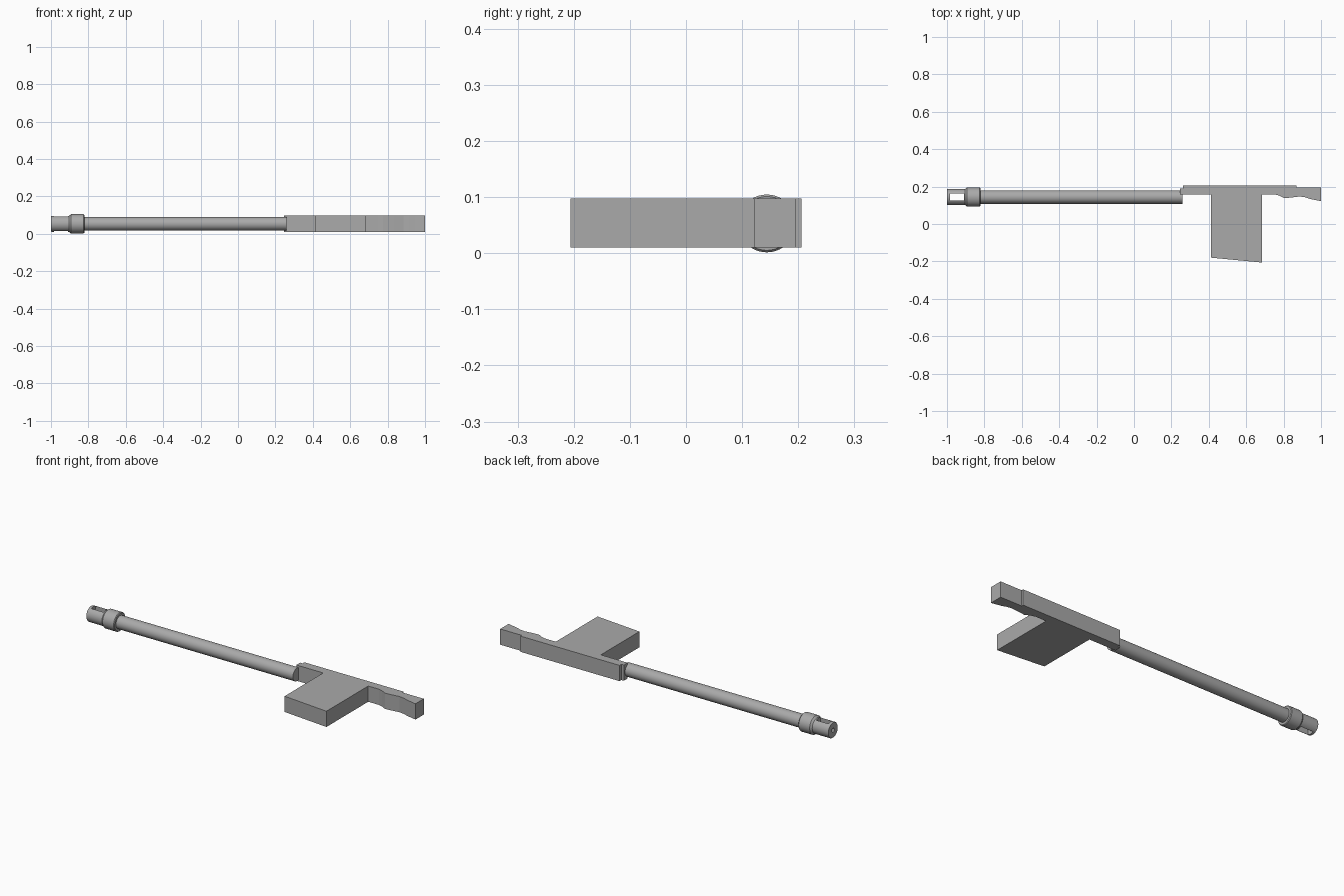
import bpy, bmesh, math
from mathutils import Matrix, Vector

AXIS_Y, AXIS_Z = 0.144, 0.053

cube = bpy.data.objects.get("Cube")
if cube:
    bpy.data.objects.remove(cube)

grey = bpy.data.materials.new("plain grey")
grey.use_nodes = True
colour = (0.4, 0.4, 0.4, 1)
grey.diffuse_color = colour
grey.node_tree.nodes["Principled BSDF"].inputs["Base Color"].default_value = colour


def finish(name, bm):
    bmesh.ops.recalc_face_normals(bm, faces=bm.faces)
    mesh = bpy.data.meshes.new(name)
    bm.to_mesh(mesh)
    bm.free()
    mesh.materials.append(grey)
    obj = bpy.data.objects.new(name, mesh)
    bpy.context.collection.objects.link(obj)
    return obj


def smooth(obj):
    bpy.ops.object.select_all(action="DESELECT")
    obj.select_set(True)
    bpy.context.view_layer.objects.active = obj
    bpy.ops.object.shade_smooth_by_angle(angle=math.radians(30))


def turned(name, profile, sides=40):
    """Solid of revolution about the long axis from (x, radius) pairs."""
    bm = bmesh.new()
    rings = []
    for x, r in profile:
        angles = [2 * math.pi * i / sides for i in range(sides)]
        rings.append([bm.verts.new((x, AXIS_Y + r * math.cos(a), AXIS_Z + r * math.sin(a)))
                      for a in angles])
    for a, b in zip(rings, rings[1:]):
        for i in range(sides):
            j = (i + 1) % sides
            bm.faces.new((a[i], a[j], b[j], b[i]))
    bm.faces.new(rings[0])
    bm.faces.new(rings[-1])
    return finish(name, bm)


def slab(name, outline, bottom, top):
    """Flat plate extruded upward from an outline in plan."""
    bm = bmesh.new()
    face = bm.faces.new([bm.verts.new((x, y, bottom)) for x, y in outline])
    new = bmesh.ops.extrude_face_region(bm, geom=[face])["geom"]
    bmesh.ops.translate(bm, vec=(0, 0, top - bottom),
                        verts=[v for v in new if isinstance(v, bmesh.types.BMVert)])
    return finish(name, bm)


def cut(obj, cutter):
    cutter.hide_render = True
    cutter.hide_viewport = True
    mod = obj.modifiers.new("cut", "BOOLEAN")
    mod.operation = "DIFFERENCE"
    mod.solver = "EXACT"
    mod.object = cutter
    bpy.context.view_layer.update()
    mesh = bpy.data.meshes.new_from_object(
        obj.evaluated_get(bpy.context.evaluated_depsgraph_get()))
    obj.modifiers.clear()
    obj.data = mesh
    bpy.data.objects.remove(cutter)


# Body, downward block and stepped tail share one outline
slab("body", [
    (0.247, 0.157), (0.411, 0.157), (0.411, -0.18), (0.685, -0.206),
    (0.685, 0.159), (0.75, 0.159), (0.775, 0.152), (0.803, 0.138),
    (0.835, 0.141), (0.885, 0.147), (0.915, 0.143), (0.945, 0.133),
    (1.0, 0.122), (1.0, 0.195), (0.868, 0.195), (0.868, 0.206),
    (0.262, 0.206), (0.262, 0.19), (0.247, 0.19)], 0.01, 0.097)

# Long tube
smooth(turned("tube", [(-0.84, 0.036), (0.26, 0.036)]))

# Chamfered collar
smooth(turned("collar", [(-0.903, 0.043), (-0.893, 0.0515),
                         (-0.826, 0.0515), (-0.822, 0.048)]))

# Slotted end cap with a small bore
tip = turned("slotted_tip", [(-1.0, 0.041), (-0.997, 0.043), (-0.89, 0.043)])
cut(tip, slab("slot_cutter", [(-0.985, AXIS_Y - 0.019), (-0.91, AXIS_Y - 0.019),
                              (-0.91, AXIS_Y + 0.019), (-0.985, AXIS_Y + 0.019)], -0.1, 0.2))
cut(tip, turned("bore_cutter", [(-1.1, 0.011), (-0.95, 0.011)], 24))
smooth(tip)
